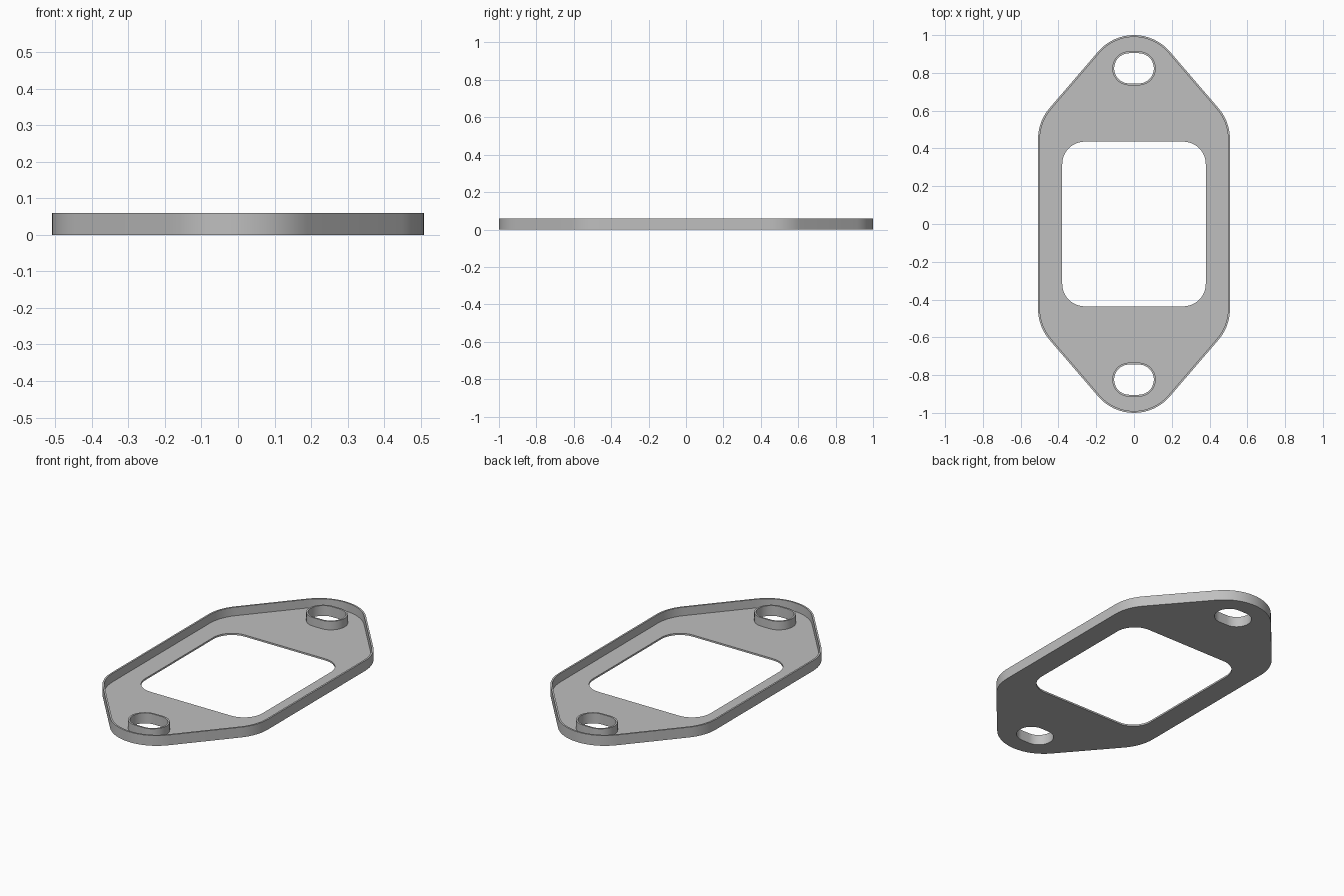
import bpy
import bmesh
import math
from mathutils import Vector

HEIGHT = 0.06    # full height of rim and collars
FLOOR = 0.01     # sheet thickness
WALL = 0.01      # wall thickness of rim and collars
STEP = math.radians(6)

cube = bpy.data.objects.get("Cube")
if cube:
    bpy.data.objects.remove(cube, do_unlink=True)


def rounded(centres, radius):
    """Convex outline around equal circles, listed counter-clockwise."""
    pts = [Vector(c) for c in centres]
    points = []
    for i, c in enumerate(pts):
        came = c - pts[i - 1]
        goes = pts[(i + 1) % len(pts)] - c
        start = math.atan2(came.y, came.x) - math.pi / 2
        turn = (math.atan2(goes.y, goes.x) - math.pi / 2 - start) % math.tau
        count = max(2, round(turn / STEP))
        for k in range(count + 1):
            a = start + turn * k / count
            points.append(c + radius * Vector((math.cos(a), math.sin(a))))
    return points


def add_loop(bm, outline, z):
    verts = [bm.verts.new((p.x, p.y, z)) for p in outline]
    return [bm.edges.new((v, verts[i - 1])) for i, v in enumerate(verts)]


def add_face(bm, outlines, z):
    """Flat region bounded by the first outline, with the others as holes."""
    edges = [e for o in outlines for e in add_loop(bm, o, z)]
    bmesh.ops.triangle_fill(bm, edges=edges, use_beauty=True, normal=(0, 0, 1))


def add_wall(bm, outline, low, high):
    rows = [[bm.verts.new((p.x, p.y, z)) for p in outline] for z in (low, high)]
    for i in range(len(outline)):
        bm.faces.new((rows[0][i - 1], rows[0][i], rows[1][i], rows[1][i - 1]))


# Outlines of the rim, the window and the two bolt slots
hexagon = [(0, -0.75), (0.258, -0.45), (0.258, 0.45),
           (0, 0.75), (-0.258, 0.45), (-0.258, -0.45)]
rim_out = rounded(hexagon, 0.25)
rim_in = rounded(hexagon, 0.25 - WALL)
window = rounded([(0.26, -0.316), (0.26, 0.316), (-0.26, 0.316), (-0.26, -0.316)], 0.12)
slots = [[(-0.025, y), (0.025, y)] for y in (-0.824, 0.824)]
collars_out = [rounded(s, 0.09) for s in slots]
collars_in = [rounded(s, 0.09 - WALL) for s in slots]

bm = bmesh.new()

# Underside and floor of the tray
add_face(bm, [rim_out, window] + collars_in, 0)
add_face(bm, [rim_in, window] + collars_out, FLOOR)
add_wall(bm, window, 0, FLOOR)

# Raised outer rim
add_face(bm, [rim_out, rim_in], HEIGHT)
add_wall(bm, rim_out, 0, HEIGHT)
add_wall(bm, rim_in, FLOOR, HEIGHT)

# Raised collars around the slots
for outer, inner in zip(collars_out, collars_in):
    add_face(bm, [outer, inner], HEIGHT)
    add_wall(bm, outer, FLOOR, HEIGHT)
    add_wall(bm, inner, 0, HEIGHT)

bmesh.ops.remove_doubles(bm, verts=bm.verts, dist=0.0001)
bmesh.ops.recalc_face_normals(bm, faces=bm.faces)
mesh = bpy.data.meshes.new("flange_tray")
bm.to_mesh(mesh)
bm.free()
tray = bpy.data.objects.new("flange_tray", mesh)
bpy.context.collection.objects.link(tray)

# Single plain grey
grey = bpy.data.materials.new("grey metal")
grey.use_nodes = True
colour = (0.52, 0.52, 0.52, 1)
grey.diffuse_color = colour
grey.node_tree.nodes["Principled BSDF"].inputs["Base Color"].default_value = colour
mesh.materials.append(grey)

bpy.ops.object.select_all(action="DESELECT")
tray.select_set(True)
bpy.context.view_layer.objects.active = tray
bpy.ops.object.shade_smooth_by_angle(angle=math.radians(30))
